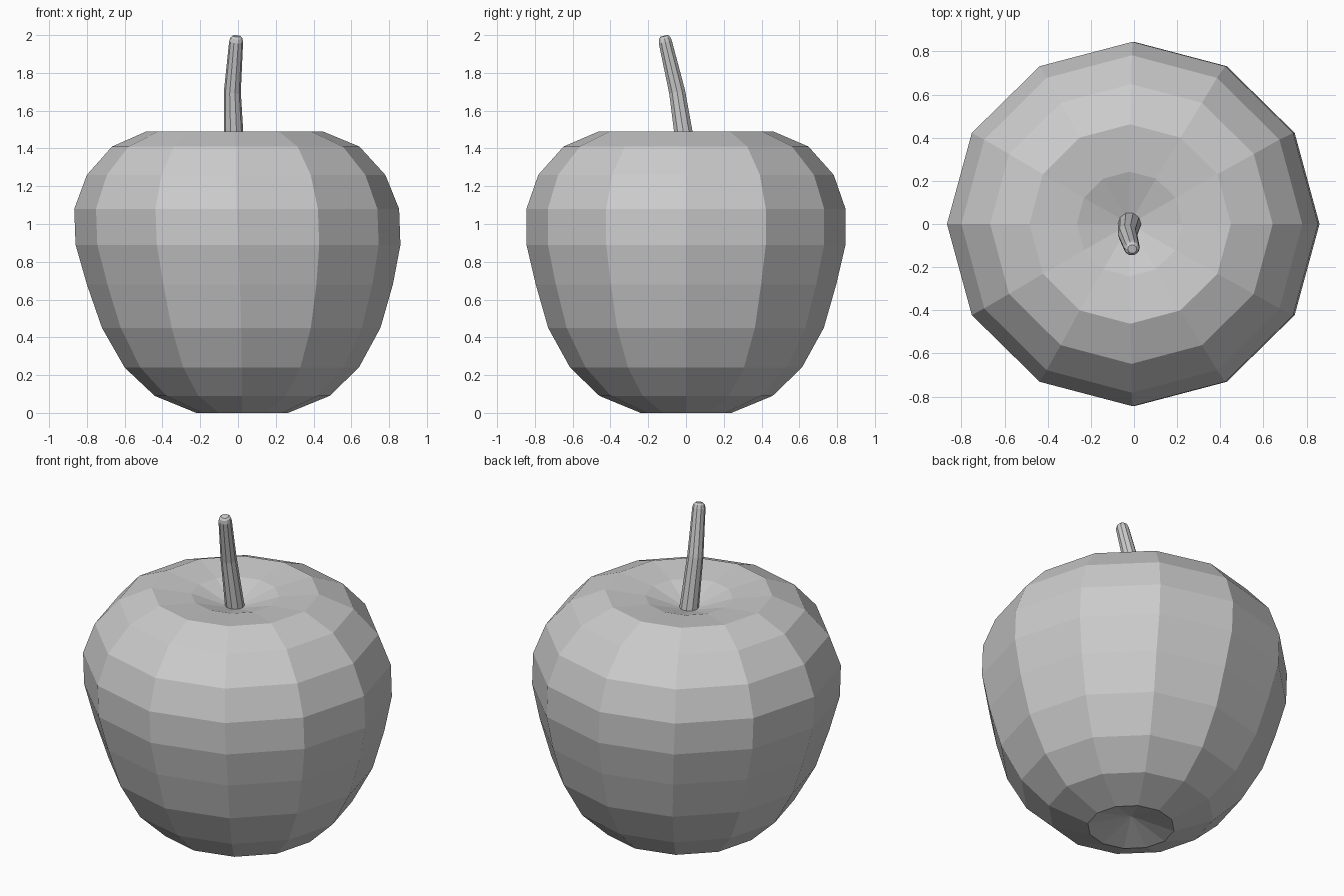
import bpy, bmesh
from math import cos, sin, tau
from mathutils import Vector

if "Cube" in bpy.data.objects:
    bpy.data.objects.remove(bpy.data.objects["Cube"])


def loft(name, rings, sides, start=None, end=None):
    """Skin rings of (centre, radius, axis); each end is a pole point or a flat cap."""
    bm = bmesh.new()
    loops = []
    for centre, radius, axis in rings:
        turn = Vector((0, 0, 1)).rotation_difference(Vector(axis))
        loops.append([bm.verts.new(Vector(centre) + turn @ Vector(
            (radius * cos(tau * i / sides), radius * sin(tau * i / sides), 0)))
            for i in range(sides)])
    for a, b in zip(loops, loops[1:]):
        for i in range(sides):
            j = (i + 1) % sides
            bm.faces.new((a[i], a[j], b[j], b[i]))
    for loop, pole in ((loops[0], start), (loops[-1], end)):
        if pole is None:
            bm.faces.new(loop)
        else:
            tip = bm.verts.new(pole)
            for i in range(sides):
                bm.faces.new((loop[i], loop[(i + 1) % sides], tip))
    bmesh.ops.recalc_face_normals(bm, faces=bm.faces)
    mesh = bpy.data.meshes.new(name)
    bm.to_mesh(mesh)
    bm.free()
    obj = bpy.data.objects.new(name, mesh)
    bpy.context.collection.objects.link(obj)
    return obj


# Fruit body: 12-sided profile (x shift, height, radius) leaning slightly left
UP = (0, 0, 1)
profile = [(.022, 0, .243), (.022, .09, .463), (.02, .24, .62), (.017, .45, .737),
           (.01, .68, .81), (0, .89, .86), (-.007, 1.08, .86), (-.01, 1.26, .79),
           (-.012, 1.41, .655), (-.018, 1.49, .467), (-.02, 1.465, .245)]
# The body is a touch narrower front to back
body = loft("fruit_body", [((x, 0, z), r, UP) for x, z, r in profile], 12,
            start=(.02, 0, .07), end=(-.02, 0, 1.385))
for v in body.data.vertices:
    v.co.y *= .982 if .6 < v.co.z < 1.2 else .99

# Stem: bent, tapered, with a bevelled tip
loft("stem", [((-.02, .004, 1.37), .055, UP),
              ((-.03, -.047, 1.70), .045, (.02, -.2, 1)),
              ((-.01, -.110, 1.965), .037, (.07, -.24, 1)),
              ((-.0085, -.114, 1.985), .032, (.07, -.24, 1)),
              ((-.008, -.116, 1.995), .021, (.07, -.24, 1))], 10)
